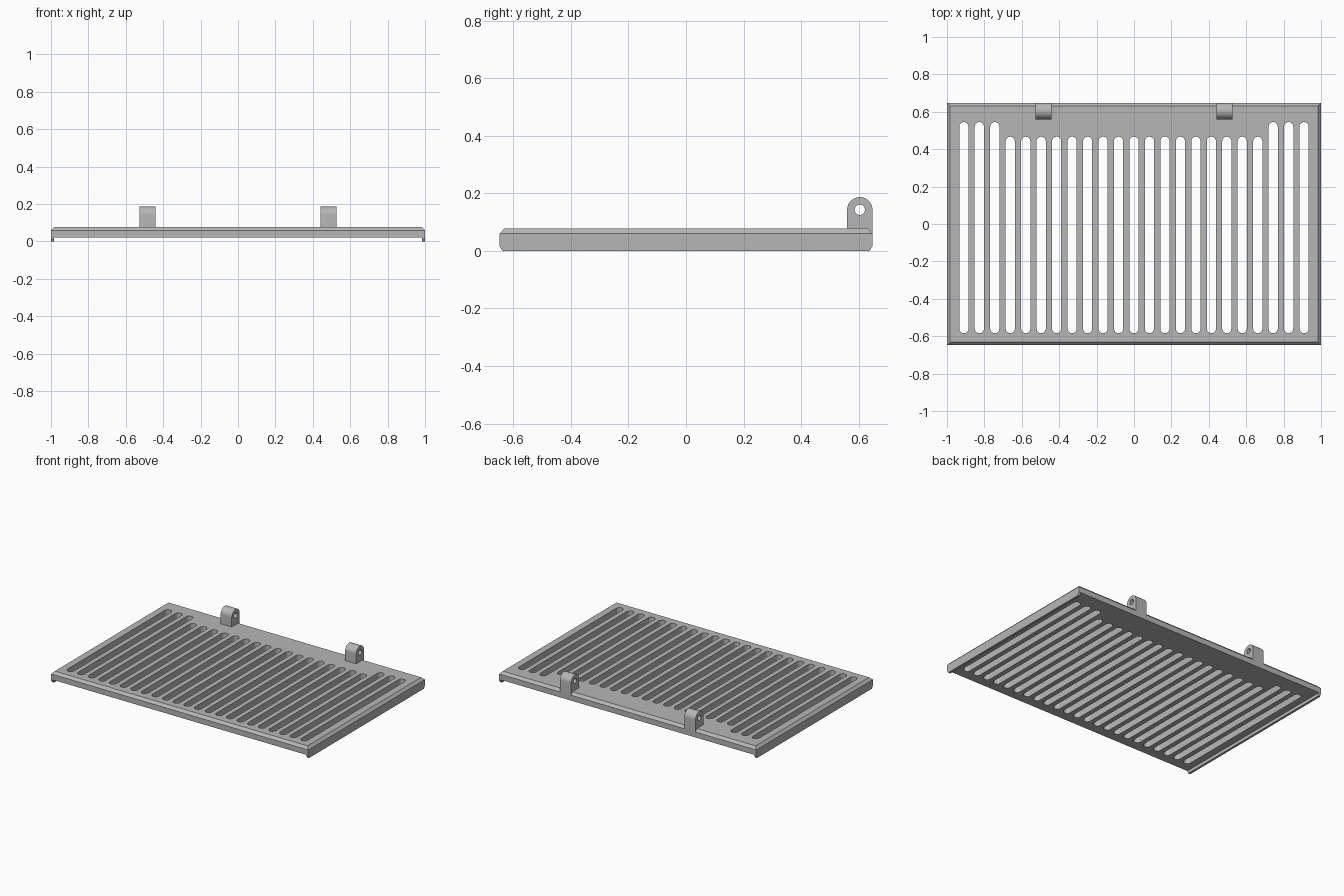
import bpy
import bmesh
from math import pi, sin, cos

cube = bpy.data.objects.get("Cube")
if cube:
    bpy.data.objects.remove(cube, do_unlink=True)

HALF_X, HALF_Y = 1.0, 0.648
UNDER, SHOULDER, TOP = 0.022, 0.06, 0.078
CHAMFER = 0.017

grey = bpy.data.materials.new("mid grey")
grey.use_nodes = True
colour = (0.47, 0.47, 0.47, 1)
grey.diffuse_color = colour
grey.node_tree.nodes["Principled BSDF"].inputs["Base Color"].default_value = colour


def arc(cx, cy, r, start, end, steps):
    return [(cx + r * cos(start + (end - start) * i / steps),
             cy + r * sin(start + (end - start) * i / steps)) for i in range(steps + 1)]


def loft(bm, rings):
    """Bridge equal-length rings of points and cap both ends."""
    loops = [[bm.verts.new(p) for p in ring] for ring in rings]
    n = len(loops[0])
    for a, b in zip(loops, loops[1:]):
        for i in range(n):
            j = (i + 1) % n
            bm.faces.new((a[i], a[j], b[j], b[i]))
    bm.faces.new(loops[0][::-1])
    bm.faces.new(loops[-1])


def finish(bm, name):
    bmesh.ops.recalc_face_normals(bm, faces=bm.faces)
    mesh = bpy.data.meshes.new(name)
    bm.to_mesh(mesh)
    bm.free()
    obj = bpy.data.objects.new(name, mesh)
    mesh.materials.append(grey)
    bpy.context.collection.objects.link(obj)
    return obj


def activate(obj):
    bpy.ops.object.select_all(action='DESELECT')
    obj.select_set(True)
    bpy.context.view_layer.objects.active = obj


def cut(target, cutter):
    mod = target.modifiers.new("cut", 'BOOLEAN')
    mod.operation = 'DIFFERENCE'
    mod.solver = 'EXACT'
    mod.object = cutter
    activate(target)
    bpy.ops.object.modifier_apply(modifier=mod.name)
    bpy.data.objects.remove(cutter, do_unlink=True)
    bpy.ops.object.shade_smooth_by_angle(angle=0.6)


def rectangle(inset, z):
    x, y = HALF_X - inset, HALF_Y - inset
    return [(-x, -y, z), (x, -y, z), (x, y, z), (-x, y, z)]


# Grille plate with a chamfered upper rim
bm = bmesh.new()
loft(bm, [rectangle(0, UNDER), rectangle(0, SHOULDER), rectangle(CHAMFER, TOP)])
plate = finish(bm, "grille_plate")

# Row of rounded slots, the three at each end being longer
COUNT, PITCH, R = 23, 0.0827, 0.0245
bm = bmesh.new()
for i in range(COUNT):
    x = (i - (COUNT - 1) / 2) * PITCH
    back = 0.545 if i < 3 or i >= COUNT - 3 else 0.467
    outline = arc(x, back - R, R, 0, pi, 12) + arc(x, -0.584 + R, R, pi, 2 * pi, 12)
    loft(bm, [[(px, py, z) for px, py in outline] for z in (-0.1, 0.2)])
cut(plate, finish(bm, "slot_cutter"))

for side, label in ((1, "left"), (-1, "right")):
    # Thin lip hanging under each end
    bm = bmesh.new()
    profile = [(-HALF_Y, UNDER), (-HALF_Y, 0.017), (-HALF_Y + 0.01, 0),
               (HALF_Y - 0.01, 0), (HALF_Y, 0.017), (HALF_Y, UNDER)]
    loft(bm, [[(side * x, y, z) for y, z in profile] for x in (HALF_X - 0.016, HALF_X)])
    finish(bm, label + "_lip")

    # Round-topped hinge lug, flush with the back edge
    centre, radius, mid_z = side * 0.484, 0.044, 0.143
    mid_y = HALF_Y - radius
    bm = bmesh.new()
    outline = [(mid_y - radius, SHOULDER), (HALF_Y, SHOULDER)] + arc(mid_y, mid_z, radius, 0, pi, 20)
    loft(bm, [[(centre + dx, y, z) for y, z in outline] for dx in (-0.043, 0.043)])
    lug = finish(bm, label + "_hinge_lug")

    # Pin hole through the lug
    bm = bmesh.new()
    hole = arc(mid_y, mid_z, 0.018, 0, 2 * pi, 24)[:-1]
    loft(bm, [[(centre + dx, y, z) for y, z in hole] for dx in (-0.1, 0.1)])
    cut(lug, finish(bm, "pin_cutter"))
